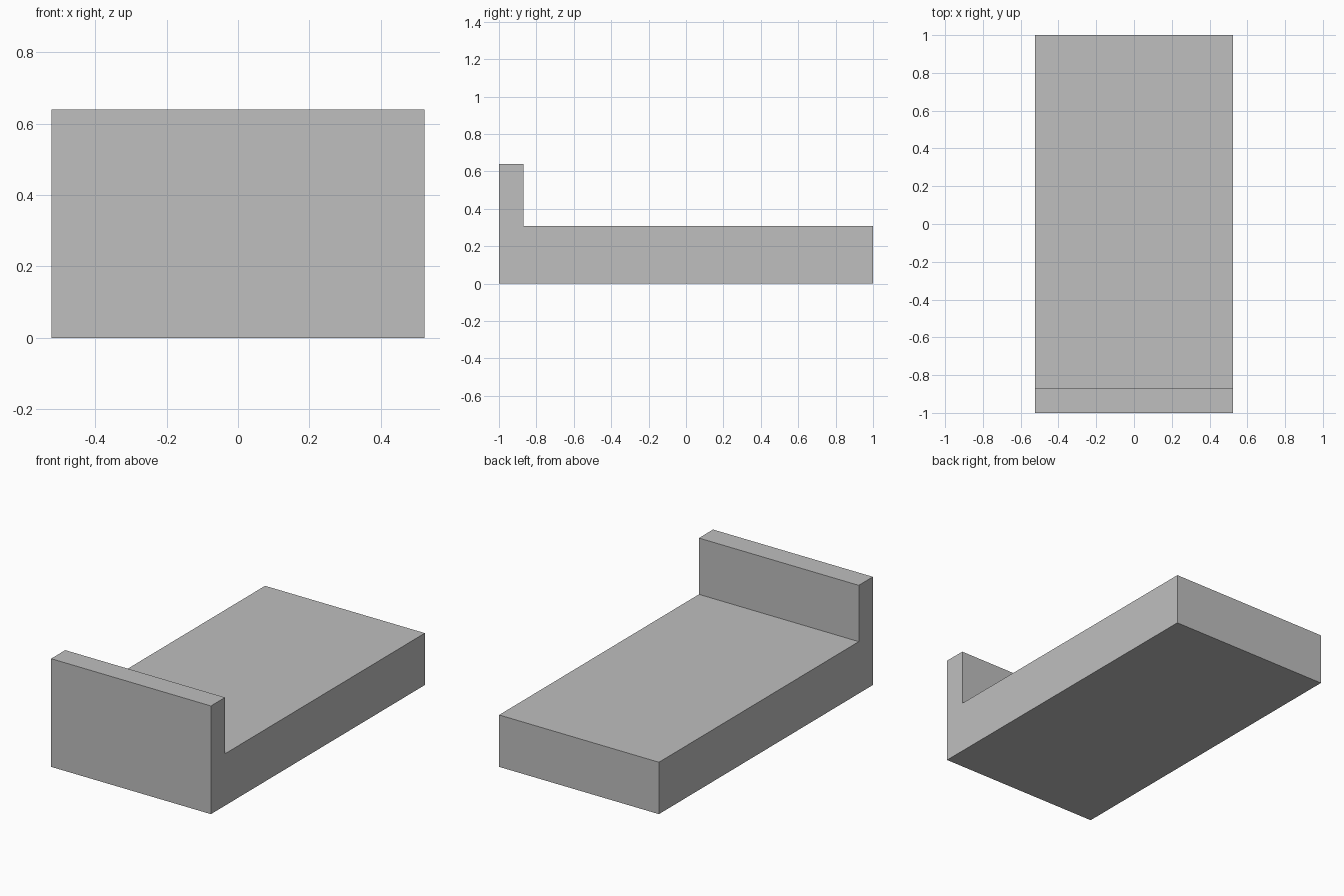
import bpy
import bmesh

cube = bpy.data.objects.get("Cube")
if cube:
    bpy.data.objects.remove(cube, do_unlink=True)

# Single plain grey
grey = bpy.data.materials.new("light_grey")
grey.use_nodes = True
colour = (0.52, 0.52, 0.52, 1)
grey.diffuse_color = colour
grey.node_tree.nodes["Principled BSDF"].inputs["Base Color"].default_value = colour

HALF_WIDTH = 0.523
BASE_TOP = 0.307
BOARD_TOP = 0.64
BOARD_BACK = -0.868

# L-shaped side profile (y, z): low base with an upright board at the front
profile = [(-1, 0), (1, 0), (1, BASE_TOP), (BOARD_BACK, BASE_TOP),
           (BOARD_BACK, BOARD_TOP), (-1, BOARD_TOP)]

# Extrude the profile across the full width
bm = bmesh.new()
side = bm.faces.new([bm.verts.new((-HALF_WIDTH, y, z)) for y, z in profile])
result = bmesh.ops.extrude_face_region(bm, geom=[side], use_keep_orig=True)
moved = [g for g in result["geom"] if isinstance(g, bmesh.types.BMVert)]
bmesh.ops.translate(bm, verts=moved, vec=(2 * HALF_WIDTH, 0, 0))
bmesh.ops.recalc_face_normals(bm, faces=bm.faces)

mesh = bpy.data.meshes.new("base_with_upright_board")
bm.to_mesh(mesh)
bm.free()
mesh.materials.append(grey)
body = bpy.data.objects.new("base_with_upright_board", mesh)
bpy.context.collection.objects.link(body)
